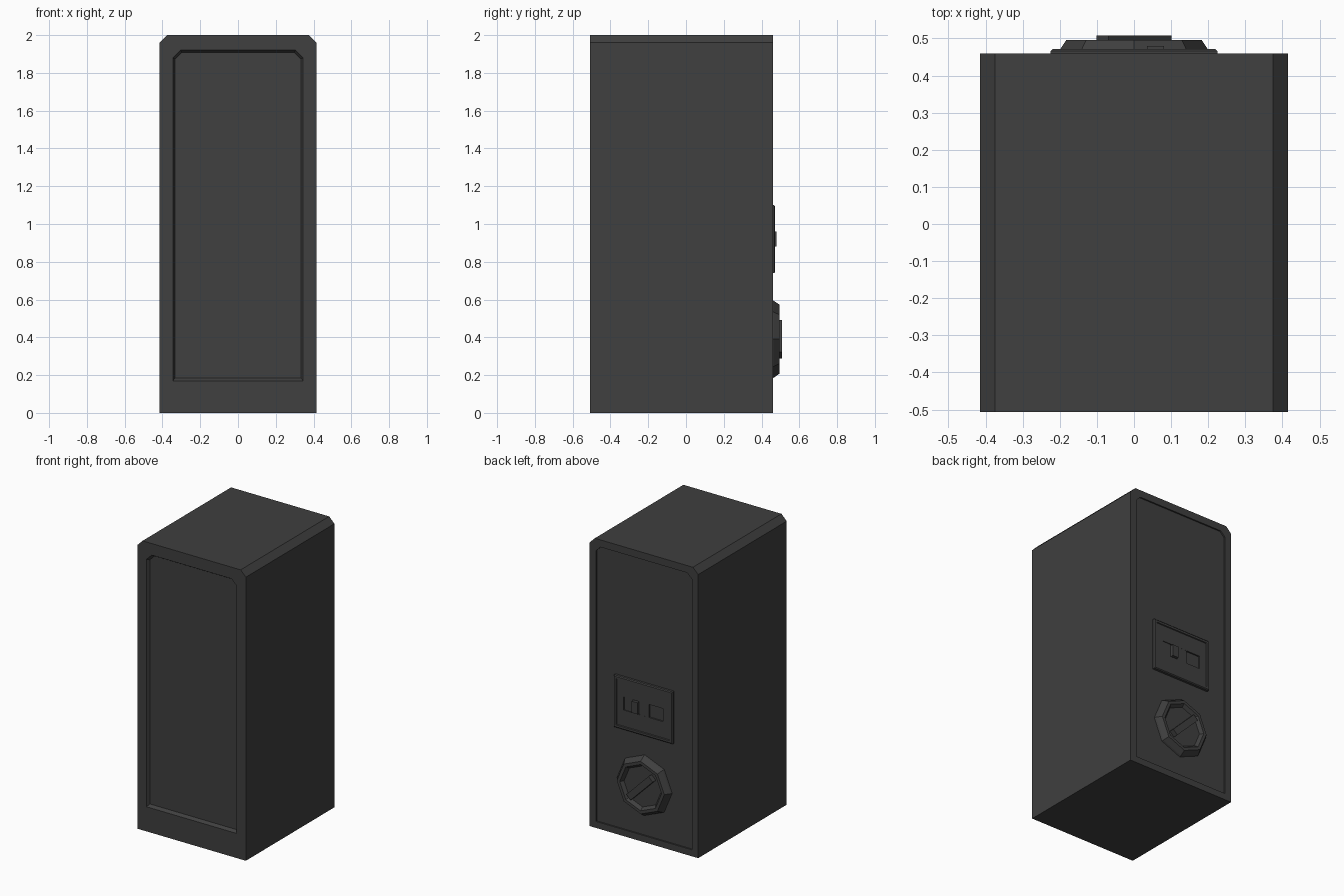
import bpy, bmesh, math
from mathutils import Vector, Matrix

if "Cube" in bpy.data.objects:
    bpy.data.objects.remove(bpy.data.objects["Cube"])

mat = bpy.data.materials.new("dark_grey")
mat.diffuse_color = (0.05, 0.05, 0.05, 1)
mat.use_nodes = True
mat.node_tree.nodes["Principled BSDF"].inputs["Base Color"].default_value = mat.diffuse_color


def finish(name, bm):
    bmesh.ops.recalc_face_normals(bm, faces=bm.faces[:])
    me = bpy.data.meshes.new(name)
    bm.to_mesh(me)
    bm.free()
    me.materials.append(mat)
    ob = bpy.data.objects.new(name, me)
    bpy.context.collection.objects.link(ob)
    return ob


def loft(name, rings):
    """Skin a list of equal-length point rings and cap both ends."""
    bm = bmesh.new()
    vr = [[bm.verts.new(p) for p in r] for r in rings]
    n = len(vr[0])
    for a, b in zip(vr, vr[1:]):
        for i in range(n):
            j = (i + 1) % n
            bm.faces.new((a[i], a[j], b[j], b[i]))
    bm.faces.new(vr[0])
    bm.faces.new(vr[-1])
    return finish(name, bm)


def outline(hw, z0, z1, y, c=0.0):
    """Rectangle in the XZ plane, optionally with clipped top corners."""
    pts = [(-hw, z0), (hw, z0)]
    if c:
        pts += [(hw, z1 - c), (hw - c, z1), (c - hw, z1), (-hw, z1 - c)]
    else:
        pts += [(hw, z1), (-hw, z1)]
    return [(x, y, z) for x, z in pts]


def octagon(r, y, zc=0.39):
    return [(r * math.cos(k * math.pi / 4), y, zc + r * math.sin(k * math.pi / 4))
            for k in range(8)]


def box(name, size, loc, angle=0.0):
    bm = bmesh.new()
    bmesh.ops.create_cube(bm, size=1)
    m = (Matrix.Translation(loc) @ Matrix.Rotation(angle, 4, 'Y')
         @ Matrix.Diagonal(Vector(size).to_4d()))
    bmesh.ops.transform(bm, matrix=m, verts=bm.verts[:])
    return finish(name, bm)


# Cabinet with sunken front grille and shallow sunken back panel
loft("cabinet", [
    outline(0.333, 0.185, 1.908, -0.487, 0.036),
    outline(0.345, 0.17, 1.92, -0.507, 0.04),
    outline(0.415, 0.0, 2.0, -0.507, 0.04),
    outline(0.415, 0.0, 2.0, 0.46, 0.04),
    outline(0.367, 0.045, 1.95, 0.46, 0.035),
    outline(0.367, 0.045, 1.95, 0.45, 0.035),
])

# Terminal plate with raised rim and a slot
loft("terminal_plate", [
    outline(0.225, 0.74, 1.10, 0.449),
    outline(0.225, 0.74, 1.10, 0.466),
    outline(0.219, 0.746, 1.094, 0.472),
    outline(0.205, 0.76, 1.08, 0.472),
    outline(0.202, 0.763, 1.077, 0.466),
    outline(0.15, 0.875, 0.965, 0.466),
    outline(0.15, 0.875, 0.965, 0.456),
])

# Switch, divider and connector inside the slot
box("switch_rocker", (0.045, 0.026, 0.08), (0.058, 0.466, 0.92))
box("switch_base", (0.06, 0.008, 0.09), (0.118, 0.457, 0.92))
box("slot_divider", (0.075, 0.013, 0.09), (-0.005, 0.459, 0.92))

# Octagonal port with sunken centre
loft("port_ring", [
    octagon(0.21, 0.449),
    octagon(0.205, 0.462),
    octagon(0.182, 0.496),
    octagon(0.160, 0.496),
    octagon(0.142, 0.474),
])

# Diagonal grip bar across the port
box("port_bar", (0.24, 0.036, 0.045), (0, 0.49, 0.39), math.radians(45))
